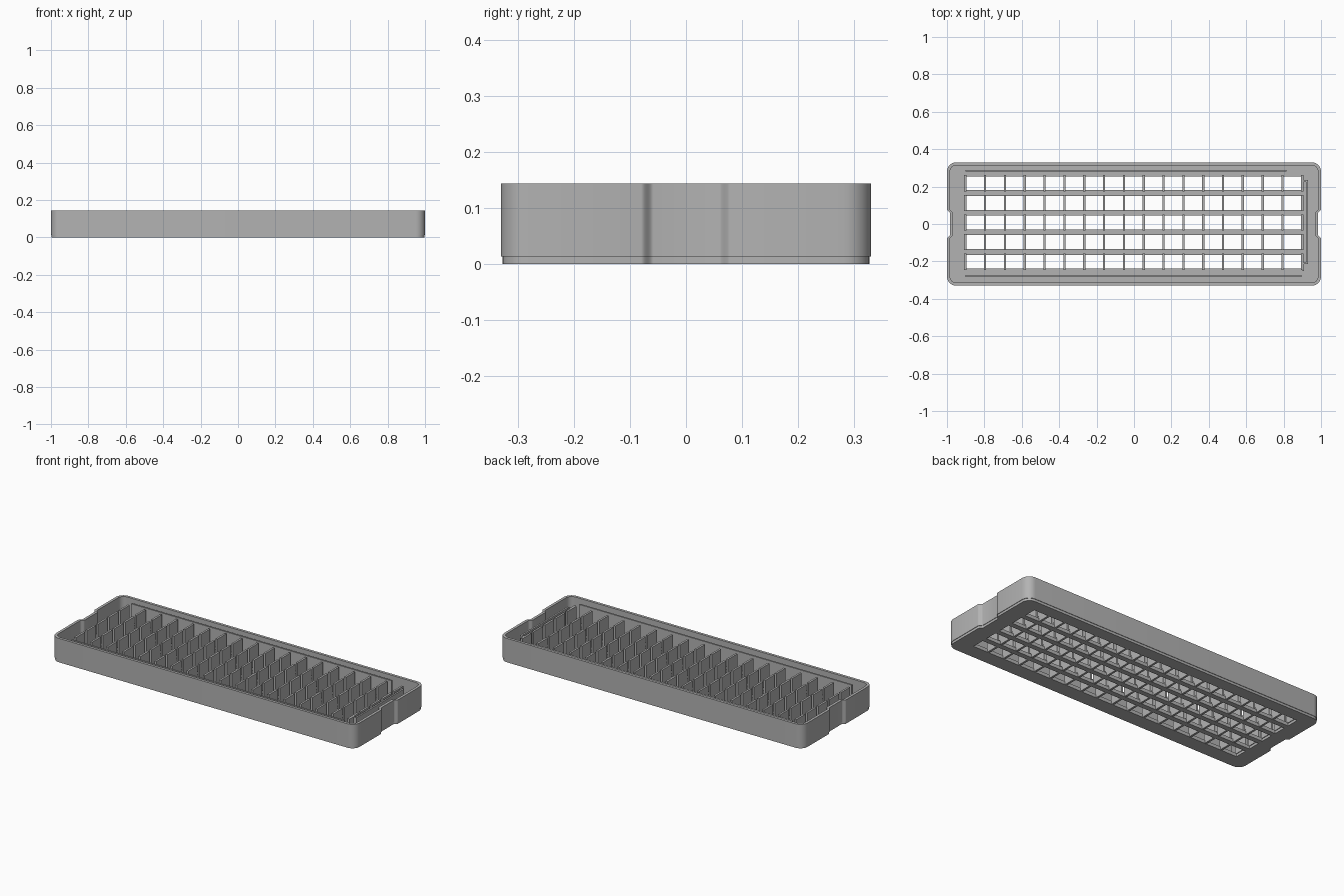
import bpy, bmesh
from math import sin, cos, pi, radians

cube = bpy.data.objects.get("Cube")
if cube:
    bpy.data.objects.remove(cube, do_unlink=True)

GREY = (0.45, 0.45, 0.45, 1)
mat = bpy.data.materials.new("plain grey")
mat.use_nodes = True
mat.diffuse_color = GREY
mat.node_tree.nodes["Principled BSDF"].inputs["Base Color"].default_value = GREY

HX, HY, TOP, FLOOR, RADIUS = 1.0, 0.33, 0.144, 0.02, 0.05
RIB_TOP = 0.13
ROWS = [0.008 + 0.105 * k for k in range(-2, 3)]


def finish(name, bm):
    bmesh.ops.recalc_face_normals(bm, faces=bm.faces)
    mesh = bpy.data.meshes.new(name)
    bm.to_mesh(mesh)
    bm.free()
    obj = bpy.data.objects.new(name, mesh)
    bpy.context.collection.objects.link(obj)
    mesh.materials.append(mat)
    return obj


def add_box(bm, x0, x1, y0, y1, z0, z1):
    verts = bmesh.ops.create_cube(bm, size=1)["verts"]
    for v in verts:
        v.co = ((x0 + x1) / 2 + v.co.x * (x1 - x0),
                (y0 + y1) / 2 + v.co.y * (y1 - y0),
                (z0 + z1) / 2 + v.co.z * (z1 - z0))


def outline(inset):
    """Rounded rectangle with a shallow grip recess in each short end."""
    quarter = []
    for i in range(9):
        t = i / 8
        quarter.append((HX - inset - 0.016 * (1 + cos(pi * t)) / 2, 0.058 + 0.022 * t))
    r = RADIUS - inset
    for i in range(9):
        a = pi / 2 * i / 8
        quarter.append((HX - RADIUS + r * cos(a), HY - RADIUS + r * sin(a)))
    half = quarter + [(-x, y) for x, y in reversed(quarter)]
    return half + [(-x, -y) for x, y in half]


# Tray shell: stacked outlines from the stepped foot over the rim to the floor
bm = bmesh.new()
rings = []
for inset, z in ((0.003, 0), (0.003, 0.014), (0, 0.014), (0, TOP), (0.016, TOP), (0.016, FLOOR)):
    rings.append([bm.verts.new((x, y, z)) for x, y in outline(inset)])
for low, high in zip(rings, rings[1:]):
    for i in range(len(low)):
        j = (i + 1) % len(low)
        bm.faces.new((low[i], low[j], high[j], high[i]))
bm.faces.new(rings[0])
bm.faces.new(rings[-1])
tray = finish("tray", bm)

# Five long slots through the floor
bm = bmesh.new()
for y in ROWS:
    add_box(bm, -0.9, 0.895, y - 0.037, y + 0.037, -0.1, FLOOR + 0.05)
cutter = finish("slot_cutter", bm)
cutter.hide_render = True
cut = tray.modifiers.new("slots", "BOOLEAN")
cut.operation = "DIFFERENCE"
cut.solver = "EXACT"
cut.object = cutter
bpy.context.view_layer.objects.active = tray
tray.select_set(True)
bpy.ops.object.modifier_apply(modifier=cut.name)
bpy.data.objects.remove(cutter, do_unlink=True)
bpy.ops.object.shade_smooth_by_angle(angle=radians(35))

# Upright dividers crossing every slot
bm = bmesh.new()
for y in ROWS:
    for k in range(18):
        x = -0.902 + 0.106 * k
        foot = 0.001 if 0 < k < 17 else FLOOR - 0.005
        add_box(bm, x - 0.006, x + 0.006, y - 0.043, y + 0.043, foot, RIB_TOP)
finish("dividers", bm)

# Thin guide walls along both long sides
for name, y, end in (("back_guide_wall", 0.285, 0.815), ("front_guide_wall", -0.278, 0.895)):
    bm = bmesh.new()
    add_box(bm, -0.9, end, y - 0.005, y + 0.005, FLOOR - 0.005, RIB_TOP)
    finish(name, bm)

# Stepped guide wall at the end of the rows
bm = bmesh.new()
for x0, x1, y0, y1 in ((0.92, 0.93, -0.215, 0.235), (0.9, 0.92, 0.225, 0.235),
                       (0.9, 0.92, -0.215, -0.205), (0.9, 0.91, -0.25, -0.215),
                       (0.895, 0.905, 0.235, 0.255)):
    add_box(bm, x0, x1, y0, y1, FLOOR - 0.005, RIB_TOP)
finish("end_guide_wall", bm)
